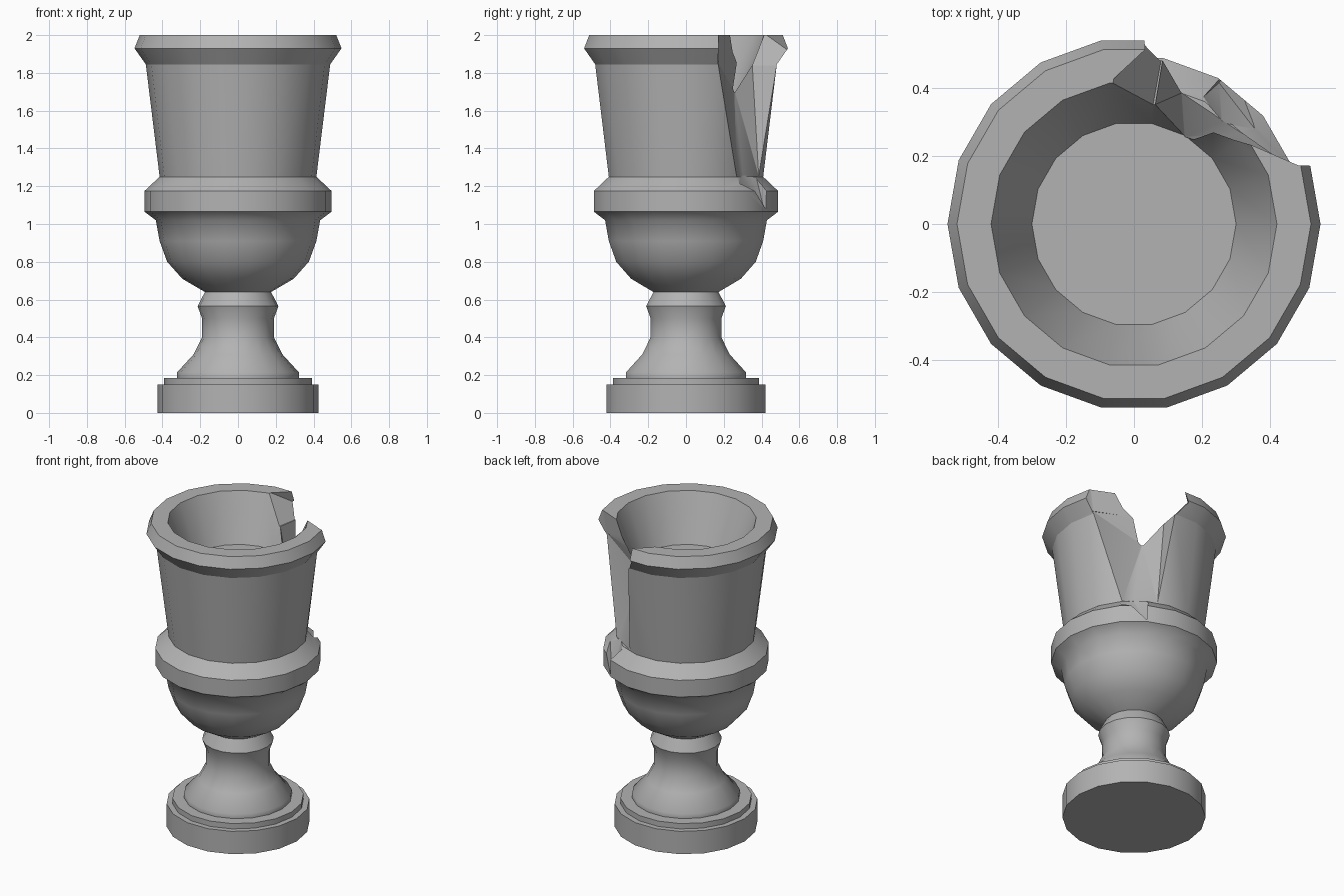
import bpy, bmesh, math
from mathutils import Vector

if "Cube" in bpy.data.objects:
    bpy.data.objects.remove(bpy.data.objects["Cube"])

SIDES = 18

# Urn outline as (radius, height): foot, stem, bowl, band, cup, lip, inside
PROFILE = [
    (0.427, 0), (0.427, 0.15), (0.392, 0.15), (0.392, 0.185), (0.322, 0.185),
    (0.322, 0.215), (0.235, 0.31), (0.19, 0.40), (0.19, 0.50), (0.214, 0.565),
    (0.175, 0.64), (0.295, 0.71), (0.375, 0.80), (0.415, 0.91), (0.435, 1.02),
    (0.495, 1.065), (0.495, 1.175), (0.415, 1.25), (0.488, 1.845),
    (0.548, 1.93), (0.52, 2.0), (0.42, 2.0), (0.30, 1.70)]
SOFT_RINGS = (0.215, 0.31, 0.40, 0.50, 1.02)


def to_object(bm, name):
    bmesh.ops.recalc_face_normals(bm, faces=bm.faces[:])
    mesh = bpy.data.meshes.new(name)
    bm.to_mesh(mesh)
    bm.free()
    obj = bpy.data.objects.new(name, mesh)
    bpy.context.collection.objects.link(obj)
    return obj


def lathe(name, profile):
    bm = bmesh.new()
    rings = []
    for r, z in profile:
        rings.append([bm.verts.new((r * math.cos(a), r * math.sin(a), z))
                      for a in (i * math.tau / SIDES for i in range(SIDES))])
    for low, high in zip(rings, rings[1:]):
        for i in range(SIDES):
            j = (i + 1) % SIDES
            bm.faces.new((low[i], low[j], high[j], high[i]))
    bm.faces.new(rings[0][::-1])
    bm.faces.new(rings[-1])
    return to_object(bm, name)


def hull(name, points):
    bm = bmesh.new()
    for p in points:
        bm.verts.new(Vector(p))
    bmesh.ops.convex_hull(bm, input=bm.verts[:])
    loose = [v for v in bm.verts if not v.link_faces]
    bmesh.ops.delete(bm, geom=loose, context='VERTS')
    obj = to_object(bm, name)
    obj.hide_render = True
    return obj


urn = lathe("broken_urn", PROFILE)
stone = bpy.data.materials.new("dark_stone")
stone.diffuse_color = (0.45, 0.45, 0.45, 1)
stone.use_nodes = True
stone.node_tree.nodes["Principled BSDF"].inputs["Base Color"].default_value = stone.diffuse_color
urn.data.materials.append(stone)

# Break through the cup wall, break through the lip, chip in the band
wall = hull("wall_break_cutter", [
    (0.315, 0.268, 1.252), (0.14, 0.385, 1.252), (0.21, 0.65, 1.252), (0.60, 0.32, 1.252),
    (0.15, 0.255, 1.705), (0.06, 0.35, 1.86), (0.32, 0.262, 1.86),
    (0.46, 0.168, 1.86), (0.62, 0.168, 1.86), (0.09, 0.52, 1.86), (0.11, 0.65, 1.86)])
lip = hull("lip_break_cutter", [
    (0.055, 0.345, 1.84), (0.31, 0.255, 1.84), (0.46, 0.17, 1.84),
    (0.62, 0.17, 1.84), (0.09, 0.53, 1.84), (0.11, 0.65, 1.84),
    (0.325, 0.27, 2.01), (-0.07, 0.413, 2.01), (0.485, 0.172, 2.01),
    (0.65, 0.205, 2.01), (0.11, 0.58, 2.01), (0.3, 0.75, 2.01)])
chip = hull("band_chip_cutter", [
    (0.26, 0.30, 1.256), (0.20, 0.37, 1.256), (0.25, 0.415, 1.07),
    (0.37, 0.26, 1.235), (0.24, 0.39, 1.18), (0.40, 0.62, 1.30)])

bpy.context.view_layer.objects.active = urn
urn.select_set(True)
for cutter in (wall, lip, chip):
    mod = urn.modifiers.new(cutter.name, 'BOOLEAN')
    mod.operation = 'DIFFERENCE'
    mod.solver = 'EXACT'
    mod.object = cutter
    bpy.ops.object.modifier_apply(modifier=mod.name)
    bpy.data.objects.remove(cutter)

# Smooth shading, with the stem and bowl flowing softly into their neighbours
bpy.ops.object.shade_smooth_by_angle(angle=math.radians(25))
verts = urn.data.vertices
for edge in urn.data.edges:
    heights = [verts[i].co.z for i in edge.vertices]
    if any(all(abs(h - z) < 0.002 for h in heights) for z in SOFT_RINGS):
        edge.use_edge_sharp = False
